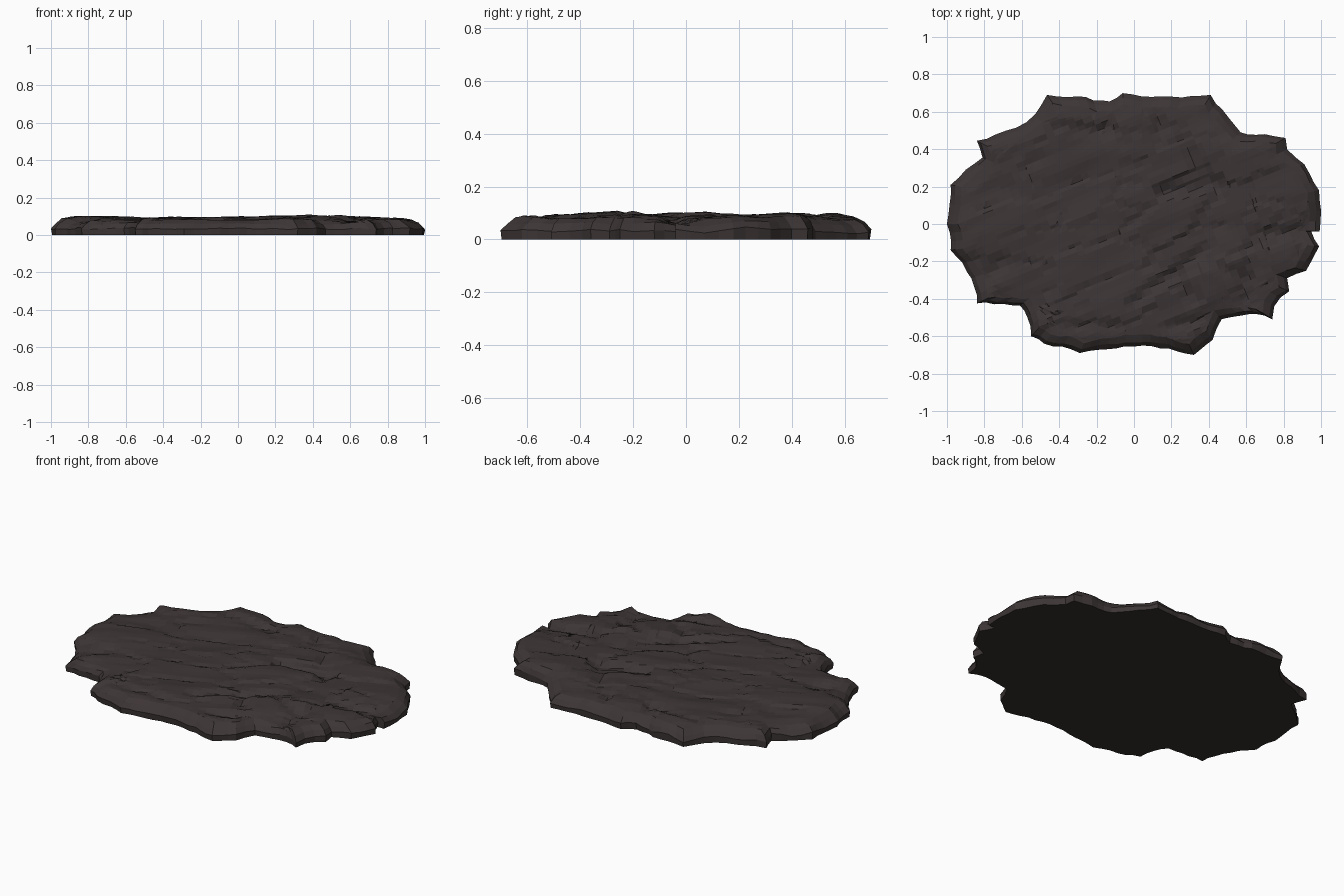
import bpy, bmesh, math, random
from mathutils import Vector, noise

if "Cube" in bpy.data.objects:
    bpy.data.objects.remove(bpy.data.objects["Cube"])

random.seed(4)

# Ragged outline of the slab, seen from above
OUT = [(.99,.18),(1,.07),(.995,-.04),(.95,-.04),(.99,-.12),(.92,-.25),(.82,-.29),(.83,-.36),
       (.75,-.44),(.74,-.51),(.70,-.49),(.57,-.49),(.47,-.51),(.42,-.62),(.32,-.70),
       (.14,-.665),(0,-.655),(-.29,-.69),(-.48,-.64),(-.55,-.60),(-.57,-.50),(-.61,-.435),
       (-.84,-.425),(-.87,-.29),(-.98,-.14),(-1,0),(-.98,.21),(-.90,.29),(-.81,.355),
       (-.84,.445),(-.63,.515),(-.53,.585),(-.465,.69),(-.26,.68),(-.13,.655),(-.06,.70),
       (.10,.68),(.41,.69),(.57,.49),(.70,.48),(.81,.46),(.82,.40),(.91,.32)]
# Main cracks: x1, y1, x2, y2, depth
CRACKS = [(.0,-.42,.4,-.12,.022),(.22,-.28,.32,-.40,.022),(.63,-.12,.60,-.45,.025),
          (.66,-.06,.97,-.04,.025),(.15,.17,.45,.22,.028),(.25,.45,.45,.15,.022),
          (-.13,.5,-.14,.64,.02),(.14,.5,.13,.66,.02),(-.8,-.3,-.7,-.2,.018),
          (-.4,-.55,-.1,-.55,.018),(.2,-.55,.42,-.5,.018),(-.42,.52,-.2,.5,.015),
          (.4,-.2,.6,-.3,.018),(-.6,.3,-.5,.35,.012)]
ANG = math.radians(22)          # direction of the rock strata
CA, SA = math.cos(ANG), math.sin(ANG)


def seg_dist(p, a, b):
    d = b - a
    t = max(0, min(1, (p - a).dot(d) / d.length_squared))
    return (p - a - d * t).length


def height(x, y):
    u, v = x * CA + y * SA, -x * SA + y * CA
    h = .090 + .020 * noise.noise((u * 2.2, v * 4, 3))
    h += .008 * noise.noise((u * 4, v * 11, 8))
    # broken plates: each cell sits at its own level
    w = noise.noise((u * 3, v * 3, 1)) * .5
    d, pts = noise.voronoi((u * 2.6 + w, v * 5 - w, .5))
    h += .007 * noise.cell(pts[0] * 7.3)
    if d[1] - d[0] < .06:
        h -= .006
    p = Vector((x, y))
    for x1, y1, x2, y2, dep in CRACKS:
        s = seg_dist(p, Vector((x1, y1)), Vector((x2, y2)))
        h -= dep * max(0, 1 - s / .05)
    return max(.055, min(.118, h))


# Resample the outline into short jittered pieces
ring = []
for i, a in enumerate(OUT):
    a, b = Vector(a), Vector(OUT[(i + 1) % len(OUT)])
    n = max(1, round((b - a).length / .05))
    nrm = Vector((b.y - a.y, a.x - b.x)).normalized()
    for k in range(n):
        out = 0 if k == 0 else .006 * math.sin(math.pi * k / n) + random.uniform(-.007, .005)
        q = a.lerp(b, k / n) + nrm * out
        ring.append(Vector((max(-1, min(1, q.x)), max(-.7, min(.7, q.y)))))

bm = bmesh.new()
N = len(ring)


def loop(inset, jit, zf):
    out = []
    for p in ring:
        r = inset + jit * noise.noise((p.x * 9, p.y * 9, inset * 90))
        q = p * (1 - max(0, r) / p.length)
        out.append(bm.verts.new((q.x, q.y, zf(p))))
    return out


def rough(p, f, seed):
    return noise.noise((p.x * f, p.y * f, seed))


# Rough side wall, rounding over on to the top
loops = [loop(.004, .006, lambda p: 0),
         loop(0, .004, lambda p: .034 + .022 * rough(p, 7, 2)),
         loop(.024, .012, lambda p: .060 + .022 * rough(p, 7, 2.2)),
         loop(.060, .012, lambda p: .35 * (.074 + .02 * rough(p, 7, 2.4)) + .65 * (height(p.x * .93, p.y * .93) - .006))]
for lo, hi in zip(loops, loops[1:]):
    for i in range(N):
        j = (i + 1) % N
        bm.faces.new((lo[i], lo[j], hi[j], hi[i]))
bm.faces.new(loops[0])

# Top surface: one polygon sliced into a grid along the strata
tm = bmesh.new()
tm.faces.new([tm.verts.new((v.co.x, v.co.y, 0)) for v in loops[3]])
bmesh.ops.triangulate(tm, faces=tm.faces[:])
for axis, step in ((Vector((CA, SA, 0)), .042), (Vector((-SA, CA, 0)), .027)):
    for k in range(-int(1.2 / step), int(1.2 / step) + 1):
        bmesh.ops.bisect_plane(tm, geom=tm.verts[:] + tm.edges[:] + tm.faces[:],
                               plane_co=axis * (k * step + random.uniform(-.006, .006)),
                               plane_no=axis, dist=1e-5)
rim = [v.co.copy() for v in loops[3]]
rim2 = [c.xy for c in rim]
for v in tm.verts:
    p = v.co.xy
    d, i = min((seg_dist(p, rim2[i], rim2[(i + 1) % N]), i) for i in range(N))
    a, b = rim[i], rim[(i + 1) % N]
    t = min(1, (p - a.xy).length / max(1e-6, (b.xy - a.xy).length))
    zr = a.z + (b.z - a.z) * t
    if v.is_boundary:           # follow the rim edge exactly
        v.co.z = zr
    else:                       # ease from the rim into the rough top
        f = min(1, d / .06)
        v.co.z = zr + (height(p.x, p.y) - zr) * f
top = bpy.data.meshes.new("rock_top")
tm.to_mesh(top)
tm.free()
bm.from_mesh(top)
bpy.data.meshes.remove(top)
bmesh.ops.remove_doubles(bm, verts=bm.verts[:], dist=.0005)
bmesh.ops.recalc_face_normals(bm, faces=bm.faces[:])
for f in bm.faces:              # flat underside gets the darker colour
    f.smooth = False
    f.material_index = 1 if f.calc_center_median().z < .001 else 0

me = bpy.data.meshes.new("rock_slab")
bm.to_mesh(me)
bm.free()
ob = bpy.data.objects.new("rock_slab", me)
bpy.context.collection.objects.link(ob)
for name, col in (("dark brown rock", (.047, .036, .036, 1)), ("dark underside", (.034, .031, .026, 1))):
    m = bpy.data.materials.new(name)
    m.diffuse_color = col
    m.use_nodes = True
    m.node_tree.nodes["Principled BSDF"].inputs["Base Color"].default_value = m.diffuse_color
    me.materials.append(m)
